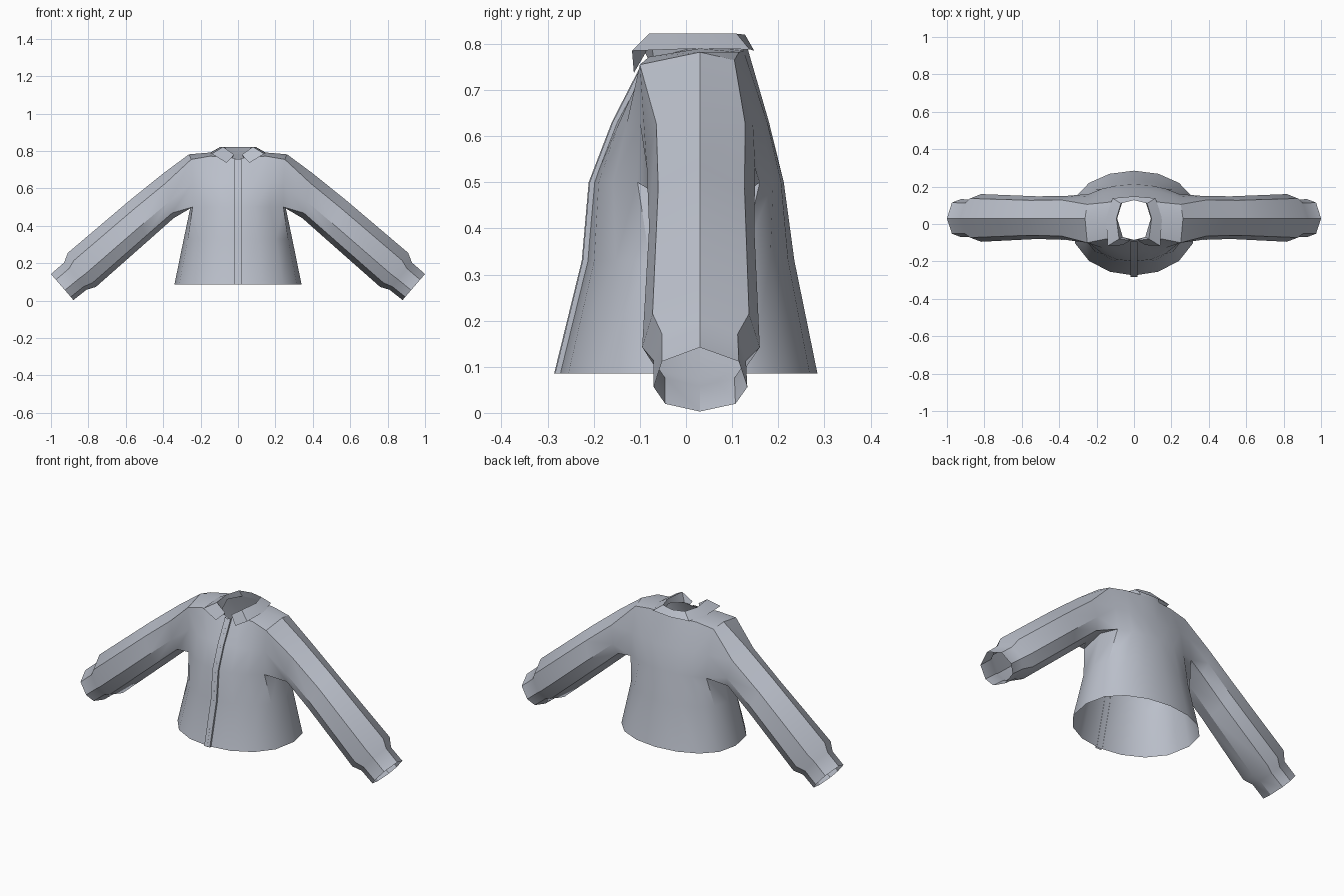
import bpy
import bmesh
from math import sin, cos, radians
from mathutils import Vector

default_cube = bpy.data.objects.get("Cube")
if default_cube:
    bpy.data.objects.remove(default_cube, do_unlink=True)

cloth = bpy.data.materials.new("grey_blue_cloth")
cloth.use_nodes = True
cloth_colour = (0.5, 0.53, 0.6, 1)
cloth.diffuse_color = cloth_colour
cloth.node_tree.nodes["Principled BSDF"].inputs["Base Color"].default_value = cloth_colour

CENTRE_Y = 0.03


def bridge(bm, first, second, closed=False):
    """Join two equally long rows of vertices with quads."""
    count = len(first)
    for i in range(count if closed else count - 1):
        j = (i + 1) % count
        bm.faces.new((first[i], first[j], second[j], second[i]))


def add_row(bm, points):
    return [bm.verts.new(point) for point in points]


def finish(bm, name, angle=32):
    """Turn a half mesh into a mirrored, smooth-shaded object."""
    bmesh.ops.recalc_face_normals(bm, faces=bm.faces)
    # open shells: make the normals point away from the inside
    outward = sum(f.normal.dot(f.calc_center_median() - Vector((0, CENTRE_Y, 0.4)))
                  * f.calc_area() for f in bm.faces)
    if outward < 0:
        bmesh.ops.reverse_faces(bm, faces=bm.faces)
    mesh = bpy.data.meshes.new(name)
    bm.to_mesh(mesh)
    bm.free()
    mesh.materials.append(cloth)
    obj = bpy.data.objects.new(name, mesh)
    bpy.context.collection.objects.link(obj)
    bpy.ops.object.select_all(action="DESELECT")
    obj.select_set(True)
    bpy.context.view_layer.objects.active = obj
    bpy.ops.object.shade_smooth_by_angle(angle=radians(angle))
    mirror = obj.modifiers.new("mirror", "MIRROR")
    mirror.use_clip = True
    mirror.merge_threshold = 0.001
    return obj


def hem_ring(z, half_width, front, back):
    """Half oval from front centre round the side to back centre."""
    points = []
    for i in range(9):
        a = radians(i * 22.5)
        reach = abs(cos(a)) ** 0.85
        y = CENTRE_Y + reach * ((front if i < 4 else back) - CENTRE_Y)
        points.append((half_width * sin(a), y, z))
    return points


def panel_row(z, centre_y, side_y):
    """Chest or back row from the centre line out to the armhole."""
    return [(x, centre_y + (side_y - centre_y) * (i / 3) ** 2, z)
            for i, x in enumerate((0, 0.09, 0.17, 0.243))]


def sleeve_ring(top, bottom, front, back):
    """Eight-sided sleeve section between a top and a bottom point."""
    def side(edge, shape):
        return [(top[0] + (bottom[0] - top[0]) * drop,
                 CENTRE_Y + (edge - CENTRE_Y) * reach,
                 top[1] + (bottom[1] - top[1]) * drop) for drop, reach in shape]
    shape = [(0.22, 0.82), (0.62, 1), (0.88, 0.75)]
    return ([(top[0], CENTRE_Y, top[1])] + side(front, shape)
            + [(bottom[0], CENTRE_Y, bottom[1])] + side(back, shape[::-1]))


# Torso: flared body below the armpits
body = bmesh.new()
hem = add_row(body, hem_ring(0.085, 0.34, -0.275, 0.285))
waist = add_row(body, hem_ring(0.33, 0.29, -0.215, 0.235))
front_low = add_row(body, panel_row(0.5, -0.2, -0.105))
back_low = add_row(body, panel_row(0.5, 0.212, 0.16))
armpit = body.verts.new((0.248, CENTRE_Y, 0.53))
bridge(body, hem, waist)
bridge(body, waist, front_low + [armpit] + back_low[::-1])

# Torso: chest, back and shoulder yoke
front_mid = add_row(body, panel_row(0.63, -0.15, -0.1))
back_mid = add_row(body, panel_row(0.63, 0.18, 0.145))
front_top = add_row(body, [(0, -0.085, 0.755), (0.06, -0.07, 0.77),
                           (0.15, -0.08, 0.772), (0.25, -0.1, 0.755)])
back_top = add_row(body, [(0, 0.135, 0.785), (0.06, 0.125, 0.785),
                          (0.15, 0.115, 0.782), (0.25, 0.105, 0.765)])
shoulder = add_row(body, [(0.09, CENTRE_Y, 0.795), (0.17, CENTRE_Y, 0.79),
                          (0.262, CENTRE_Y, 0.782)])
for low, mid, top in ((front_low, front_mid, front_top),
                      (back_low, back_mid, back_top)):
    bridge(body, low, mid)
    bridge(body, mid, top)
    bridge(body, top[1:], shoulder)

# Sleeve: grows out of the armhole, gathers at the wrist, ends in a cuff
previous = [shoulder[-1], front_top[-1], front_mid[-1], front_low[-1], armpit,
            back_low[-1], back_mid[-1], back_top[-1]]
for section in (
    ((0.4, 0.68), (0.345, 0.44), -0.085, 0.15),
    ((0.58, 0.535), (0.48, 0.32), -0.08, 0.148),
    ((0.91, 0.255), (0.76, 0.073), -0.095, 0.16),
    ((0.93, 0.203), (0.81, 0.058), -0.07, 0.13),
    ((1.0, 0.142), (0.88, 0.003), -0.07, 0.133),
):
    ring = add_row(body, sleeve_ring(*section))
    bridge(body, previous, ring, closed=True)
    previous = ring
finish(body, "jacket_body_and_sleeves")

# Placket: narrow raised strip down the front closure
placket = bmesh.new()
previous = None
for y, z in ((-0.275, 0.085), (-0.215, 0.33), (-0.2, 0.5),
             (-0.15, 0.63), (-0.085, 0.757)):
    row = add_row(placket, [(0, y - 0.009, z), (0.018, y - 0.009, z),
                            (0.018, y + 0.004, z)])
    if previous:
        bridge(placket, previous, row)
    previous = row
finish(placket, "front_placket")

# Centre seam: thin ridge where the two front edges meet
seam = bmesh.new()
previous = None
for y, z in ((-0.275, 0.085), (-0.215, 0.33), (-0.2, 0.5),
             (-0.15, 0.63), (-0.085, 0.757)):
    row = add_row(seam, [(0, y - 0.011, z), (0.002, y - 0.008, z)])
    if previous:
        bridge(seam, previous, row)
    previous = row
finish(seam, "front_seam")

# Collar: stand rising from the neckline, folded over into a pointed fall
collar = bmesh.new()
stand = add_row(collar, [(0.03, -0.08, 0.762), (0.06, -0.07, 0.77),
                         (0.09, CENTRE_Y, 0.795), (0.06, 0.125, 0.785),
                         (0, 0.135, 0.785)])
fold = add_row(collar, [(0.02, -0.088, 0.78), (0.08, -0.08, 0.822),
                        (0.094, CENTRE_Y, 0.822), (0.07, 0.11, 0.822),
                        (0, 0.128, 0.82)])
fall = add_row(collar, [(0.062, -0.113, 0.737), (0.14, -0.117, 0.785),
                        (0.15, CENTRE_Y, 0.79), (0.115, 0.138, 0.788),
                        (0, 0.148, 0.785)])
bridge(collar, stand, fold)
bridge(collar, fold, fall)
finish(collar, "collar")
